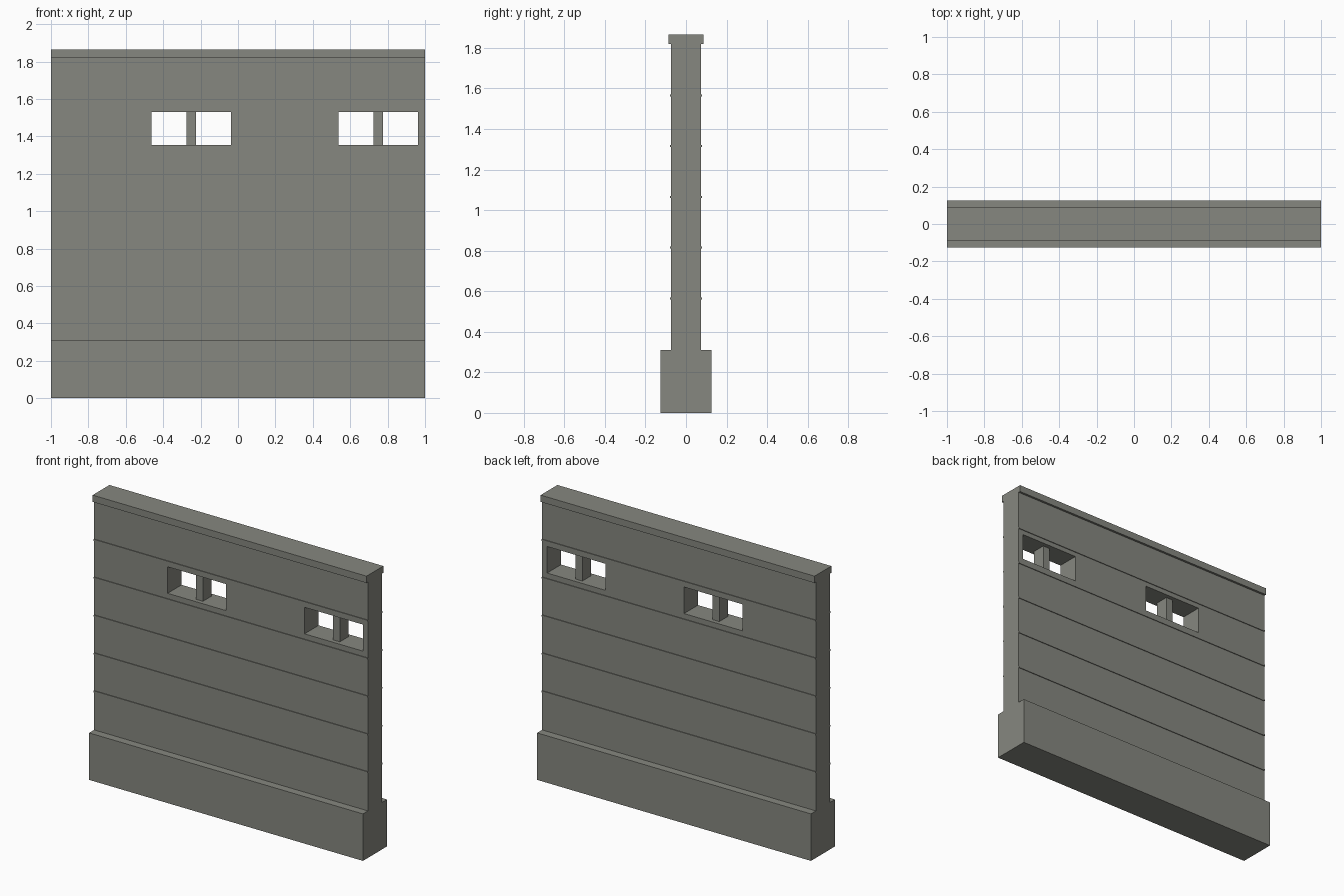
import bpy
import bmesh
from mathutils import Matrix, Vector

if "Cube" in bpy.data.objects:
    bpy.data.objects.remove(bpy.data.objects["Cube"], do_unlink=True)

# Single concrete colour
concrete = bpy.data.materials.new("concrete_grey")
concrete.use_nodes = True
colour = (0.24, 0.245, 0.215, 1)
concrete.diffuse_color = colour
concrete.node_tree.nodes["Principled BSDF"].inputs["Base Color"].default_value = colour


def box(name, x, depth, z):
    """Box spanning x and z ranges, centred on y = 0."""
    size = Vector((x[1] - x[0], depth, z[1] - z[0]))
    centre = Vector((sum(x) / 2, 0, sum(z) / 2))
    bm = bmesh.new()
    bmesh.ops.create_cube(bm, size=1, matrix=Matrix.LocRotScale(centre, None, size))
    mesh = bpy.data.meshes.new(name)
    bm.to_mesh(mesh)
    bm.free()
    mesh.materials.append(concrete)
    obj = bpy.data.objects.new(name, mesh)
    bpy.context.collection.objects.link(obj)
    return obj


FULL = (-1, 1)
WALL_DEPTH = 0.146
BASE_TOP, CAP_BOTTOM, TOP = 0.31, 1.82, 1.865
SILL, LINTEL = 1.355, 1.53

# Base, wall slab and top cap
box("base_plinth", FULL, 0.25, (0, BASE_TOP))
wall = box("wall_slab", FULL, WALL_DEPTH, (BASE_TOP, CAP_BOTTOM))
box("top_cap", FULL, 0.175, (CAP_BOTTOM, TOP))

# Window openings, each split by a recessed central post
cutters = []
for side, centre in (("right", -0.25), ("left", 0.75)):
    cutter = box(side + "_window_cutter", (centre - 0.213, centre + 0.213), 1, (SILL, LINTEL))
    cutter.hide_render = True
    cutters.append(cutter)
    cut = wall.modifiers.new(side + "_window", "BOOLEAN")
    cut.operation = "DIFFERENCE"
    cut.solver = "EXACT"
    cut.object = cutter
    box(side + "_window_post", (centre - 0.025, centre + 0.025), 0.09, (SILL, LINTEL))

# Bake the openings and discard the cutters
graph = bpy.context.evaluated_depsgraph_get()
wall_mesh = bpy.data.meshes.new_from_object(wall.evaluated_get(graph))
wall.modifiers.clear()
wall.data = wall_mesh
for cutter in cutters:
    bpy.data.objects.remove(cutter, do_unlink=True)

# Thin horizontal seams standing proud of both faces
for i in range(5):
    z = 0.565 + 0.25 * i
    box(f"seam_{i + 1}", FULL, WALL_DEPTH + 0.01, (z - 0.005, z + 0.005))
